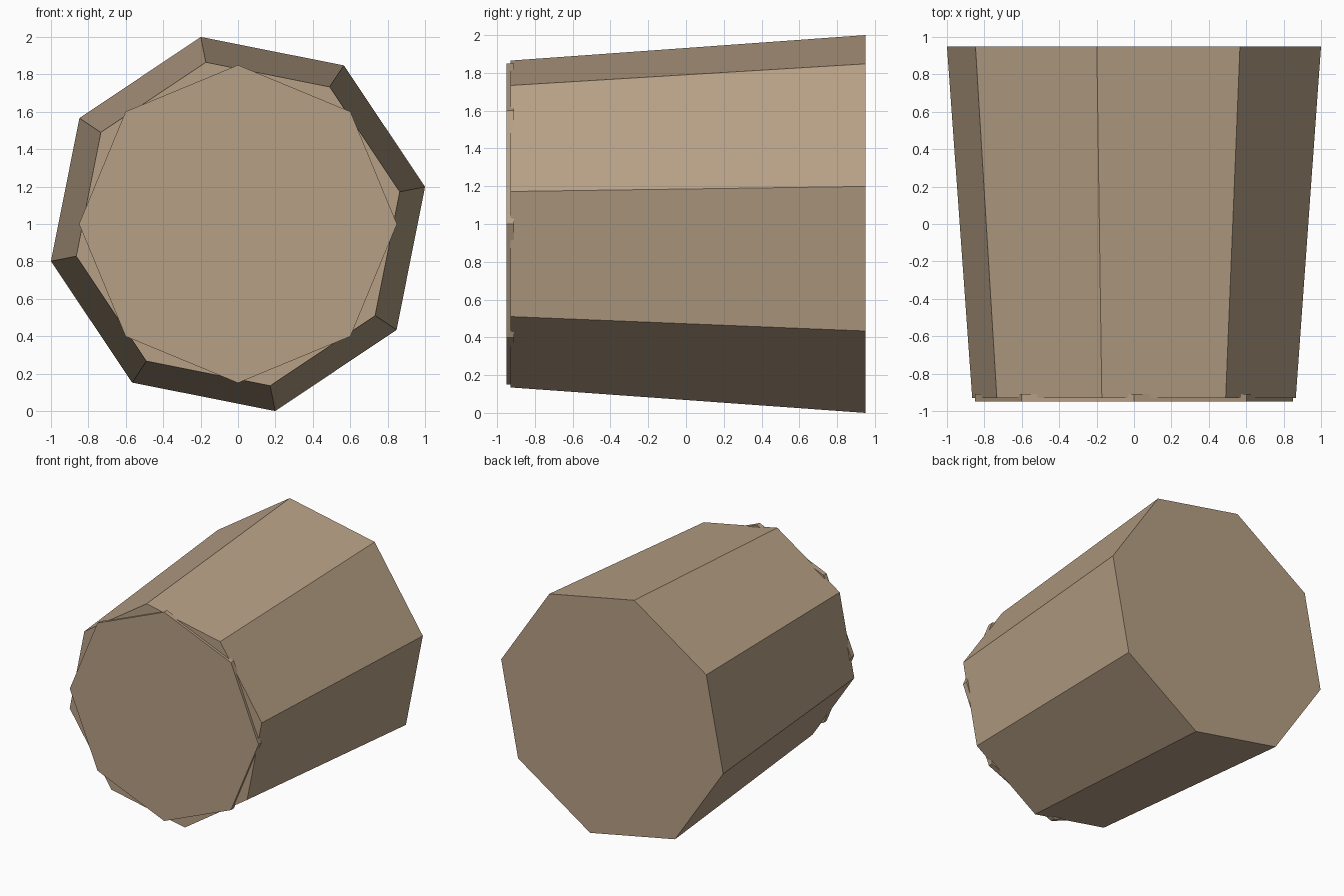
import bpy, bmesh
from math import pi, cos, sin, radians

if "Cube" in bpy.data.objects:
    bpy.data.objects.remove(bpy.data.objects["Cube"])


def material(name, color):
    m = bpy.data.materials.new(name)
    m.diffuse_color = (*color, 1)
    m.use_nodes = True
    m.node_tree.nodes["Principled BSDF"].inputs["Base Color"].default_value = m.diffuse_color
    return m


def prism(name, y0, r0, y1, r1, turn, mat, sides=8):
    """Closed octagonal frustum along y, centred at z = 1."""
    bm = bmesh.new()
    rings = []
    for y, r in ((y0, r0), (y1, r1)):
        angles = [turn + 2 * pi * i / sides for i in range(sides)]
        rings.append([bm.verts.new((r * cos(a), y, 1 + r * sin(a))) for a in angles])
    a, b = rings
    for i in range(sides):
        j = (i + 1) % sides
        bm.faces.new((a[i], a[j], b[j], b[i]))
    bm.faces.new(a)
    bm.faces.new(b)
    bmesh.ops.recalc_face_normals(bm, faces=bm.faces)
    mesh = bpy.data.meshes.new(name)
    bm.to_mesh(mesh)
    bm.free()
    mesh.materials.append(mat)
    ob = bpy.data.objects.new(name, mesh)
    bpy.context.collection.objects.link(ob)
    return ob


wood = material("wood", (0.47, 0.35, 0.235))

# Tapered log body, wide end at the back
prism("log_body", -0.93, 0.882, 0.95, 1.0196, radians(11.25), wood)

# Thin cut-face disc at the narrow end, turned so its corners poke out
prism("cut_face", -0.95, 0.85, -0.91, 0.85, 0, wood)
